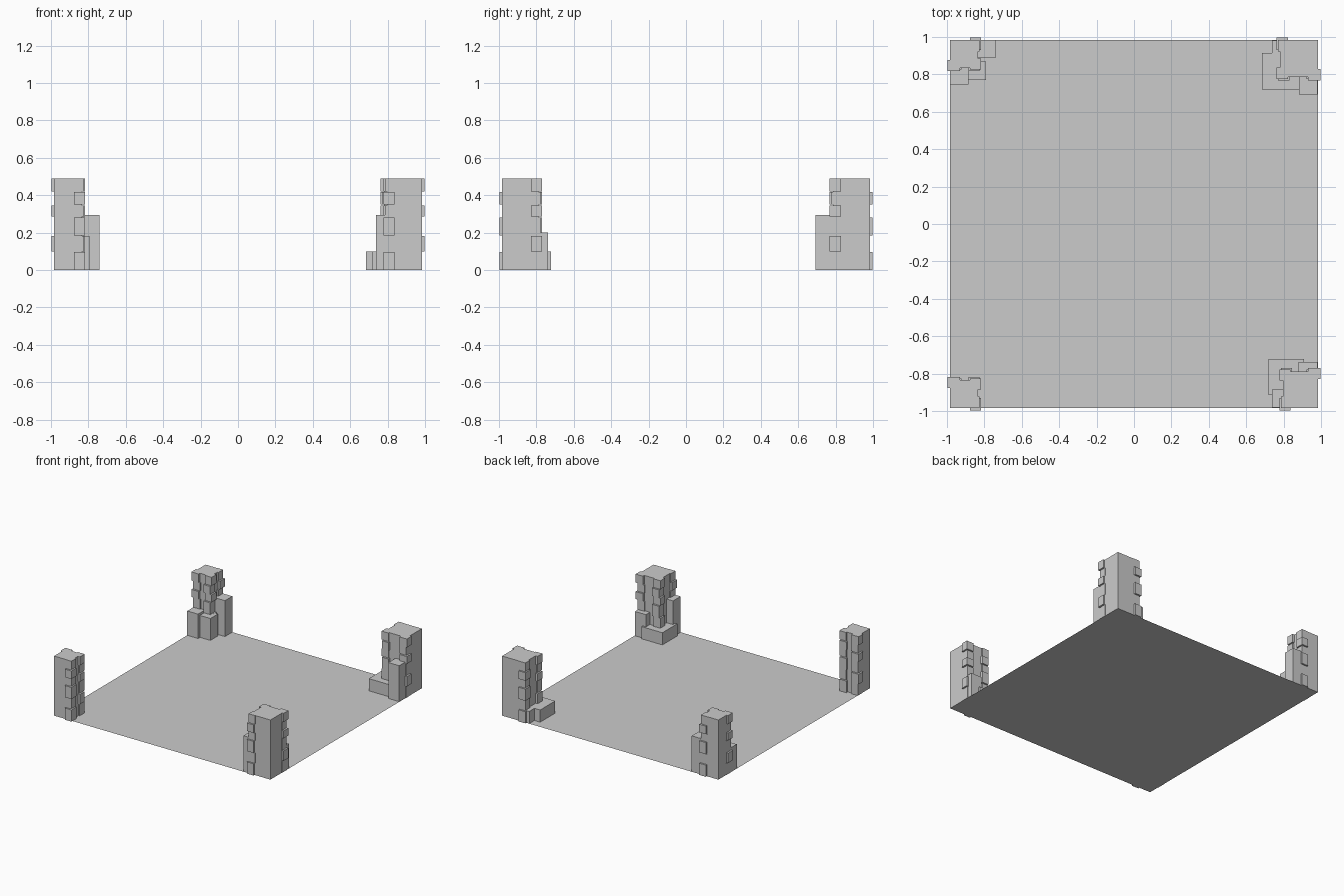
import bpy, bmesh
from mathutils import Vector

if "Cube" in bpy.data.objects:
    bpy.data.objects.remove(bpy.data.objects["Cube"])

E = 0.983                                        # half-size of the floor
LEVELS = [0, 0.10, 0.185, 0.285, 0.35, 0.42, 0.49]  # stone courses


def make_object(name, bm):
    bmesh.ops.recalc_face_normals(bm, faces=bm.faces)
    me = bpy.data.meshes.new(name)
    bm.to_mesh(me)
    bm.free()
    ob = bpy.data.objects.new(name, me)
    bpy.context.collection.objects.link(ob)
    return ob


def add_box(bm, lo, hi):
    lo, hi = Vector(lo), Vector(hi)
    geo = bmesh.ops.create_cube(bm, size=1)
    for v in geo["verts"]:
        v.co = Vector([(lo[i] + hi[i]) / 2 + v.co[i] * (hi[i] - lo[i]) for i in range(3)])


def corner_box(bm, sx, sy, u0, u1, v0, v1, z0, z1):
    # u and v are distances inward from the outer corner of the floor
    xs = sorted((sx * (E - u0), sx * (E - u1)))
    ys = sorted((sy * (E - v0), sy * (E - v1)))
    add_box(bm, (xs[0], ys[0], z0), (xs[1], ys[1], z1))


def tower(name, sx, sy, w, d, q=0.06):
    # plain core
    bm = bmesh.new()
    corner_box(bm, sx, sy, 0, w - 0.018, 0, d - 0.018, 0, 0.49)
    make_object(name + "_tower_core", bm)
    # quoin stones stacked on the three inner corners
    bm = bmesh.new()
    for i, (z0, z1) in enumerate(zip(LEVELS, LEVELS[1:])):
        a, b = (0.013, 0.002) if i % 2 == 0 else (0.002, 0.014)
        s = 0.008 if i % 2 else 0.0
        t = 0.008 - s
        top = z1 - (0.004 if i < 5 else 0)
        corner_box(bm, sx, sy, w - q - s, w - s, -a, q - t, z0, top)
        corner_box(bm, sx, sy, -b, q - s, d - q - t, d - t, z0, top)
        corner_box(bm, sx, sy, w - q - t, w - t, d - q - s, d - s, z0, top)
    make_object(name + "_quoin_stones", bm)


# floor sheet
bm = bmesh.new()
bmesh.ops.create_grid(bm, x_segments=1, y_segments=1, size=E)
make_object("floor", bm)

# corner towers
tower("front_left", -1, -1, 0.166, 0.166)
tower("back_left", -1, 1, 0.166, 0.166)
tower("back_right", 1, 1, 0.22, 0.215)
tower("front_right", 1, -1, 0.205, 0.213)

# low blocks at the tower feet: x range, y range, height
FEET = {
    "back_left": [(-0.983, -0.885, 0.745, 0.84, 0.20),
                  (-0.885, -0.79, 0.77, 0.87, 0.18),
                  (-0.84, -0.74, 0.888, 0.983, 0.295)],
    "back_right": [(0.685, 0.885, 0.72, 0.915, 0.10),
                   (0.882, 0.98, 0.693, 0.80, 0.295),
                   (0.737, 0.80, 0.89, 0.982, 0.10)],
    "front_right": [(0.72, 0.91, -0.915, -0.722, 0.10),
                    (0.88, 0.98, -0.80, -0.737, 0.20),
                    (0.737, 0.80, -0.982, -0.885, 0.295)],
}
for name, blocks in FEET.items():
    bm = bmesh.new()
    for x0, x1, y0, y1, h in blocks:
        add_box(bm, (x0, y0, 0), (x1, y1, h))
    make_object(name + "_foot_blocks", bm)
